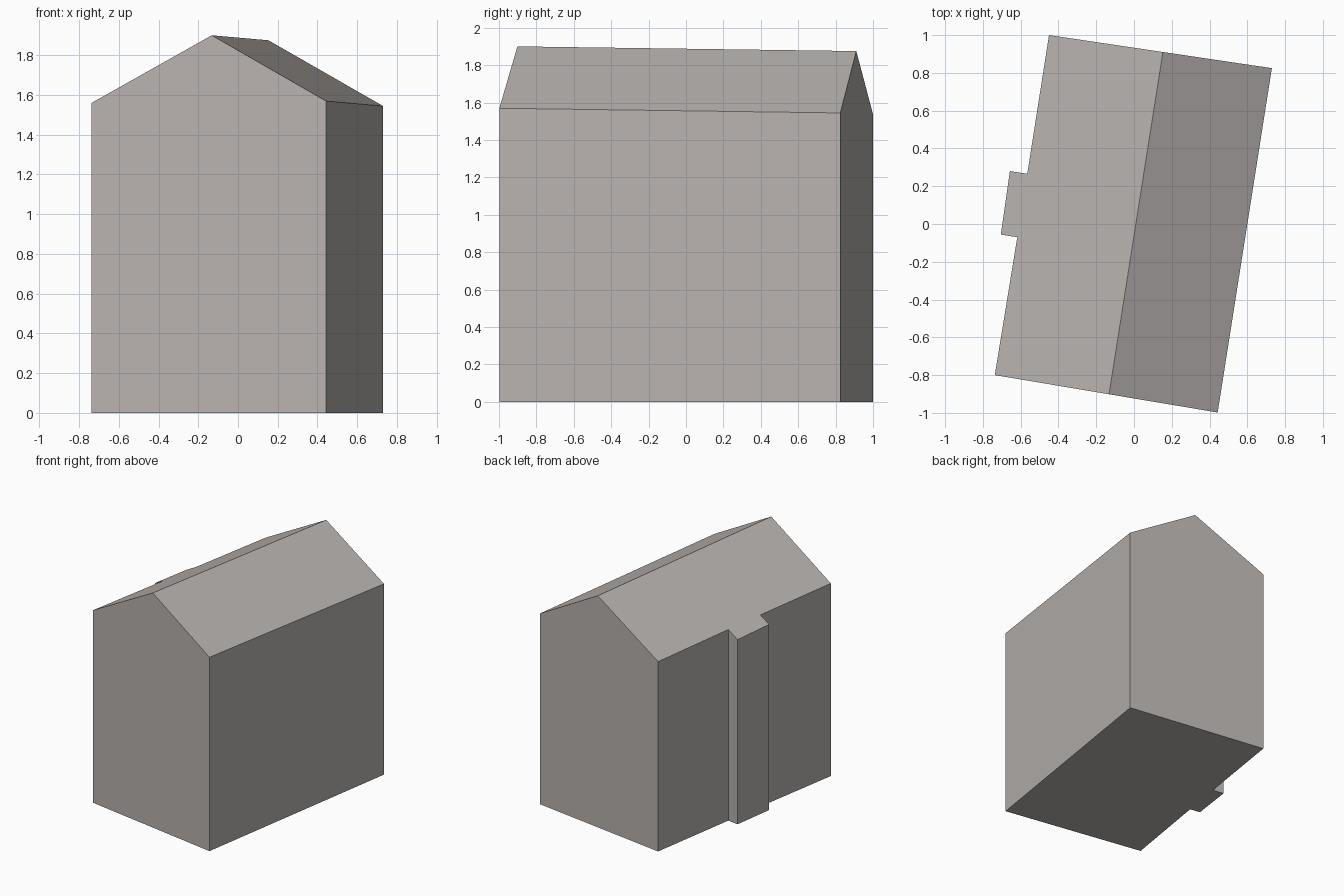
import bpy
import bmesh
from mathutils import Vector

if "Cube" in bpy.data.objects:
    bpy.data.objects.remove(bpy.data.objects["Cube"])

# One plain wall and roof colour
stone = bpy.data.materials.new("warm_grey")
stone.diffuse_color = (0.48, 0.45, 0.435, 1.0)
stone.use_nodes = True
stone.node_tree.nodes["Principled BSDF"].inputs["Base Color"].default_value = stone.diffuse_color

# Footprint seen from above, with the shallow chimney bump on the left side
FOOTPRINT = [
    (-0.737, -0.80), (0.443, -0.998), (0.73, 0.825), (-0.45, 1.0),
    (-0.565, 0.266), (-0.657, 0.28), (-0.705, -0.056), (-0.618, -0.07),
]
# Ridge ends and the fall of each roof side
RIDGE_FRONT = Vector((-0.132, -0.90, 1.90))
RIDGE_BACK = Vector((0.153, 0.91, 1.875))
LEFT_PITCH, RIGHT_PITCH = 0.555, 0.567


def cut_roof(bm, side, pitch):
    """Slice off everything above one roof plane and close the cut."""
    along = RIDGE_BACK - RIDGE_FRONT
    out = Vector((along.y, -along.x, 0)).normalized() * side
    normal = along.cross(out - Vector((0, 0, pitch))).normalized()
    if normal.z < 0:
        normal.negate()
    cut = bmesh.ops.bisect_plane(
        bm, geom=bm.verts[:] + bm.edges[:] + bm.faces[:],
        plane_co=RIDGE_FRONT, plane_no=normal, clear_outer=True)
    rim = [e for e in cut["geom_cut"]
           if isinstance(e, bmesh.types.BMEdge) and e.is_boundary]
    bmesh.ops.edgeloop_fill(bm, edges=rim)


# Walls: raise the footprint, then trim to the two roof slopes
bm = bmesh.new()
base = bm.faces.new([bm.verts.new((x, y, 0)) for x, y in FOOTPRINT])
raised = bmesh.ops.extrude_face_region(bm, geom=[base], use_keep_orig=True)
top = [v for v in raised["geom"] if isinstance(v, bmesh.types.BMVert)]
bmesh.ops.translate(bm, verts=top, vec=(0, 0, 3))
cut_roof(bm, -1, LEFT_PITCH)
cut_roof(bm, 1, RIGHT_PITCH)
bmesh.ops.recalc_face_normals(bm, faces=bm.faces[:])

mesh = bpy.data.meshes.new("gabled_house")
bm.to_mesh(mesh)
bm.free()
mesh.materials.append(stone)
house = bpy.data.objects.new("gabled_house", mesh)
bpy.context.collection.objects.link(house)
